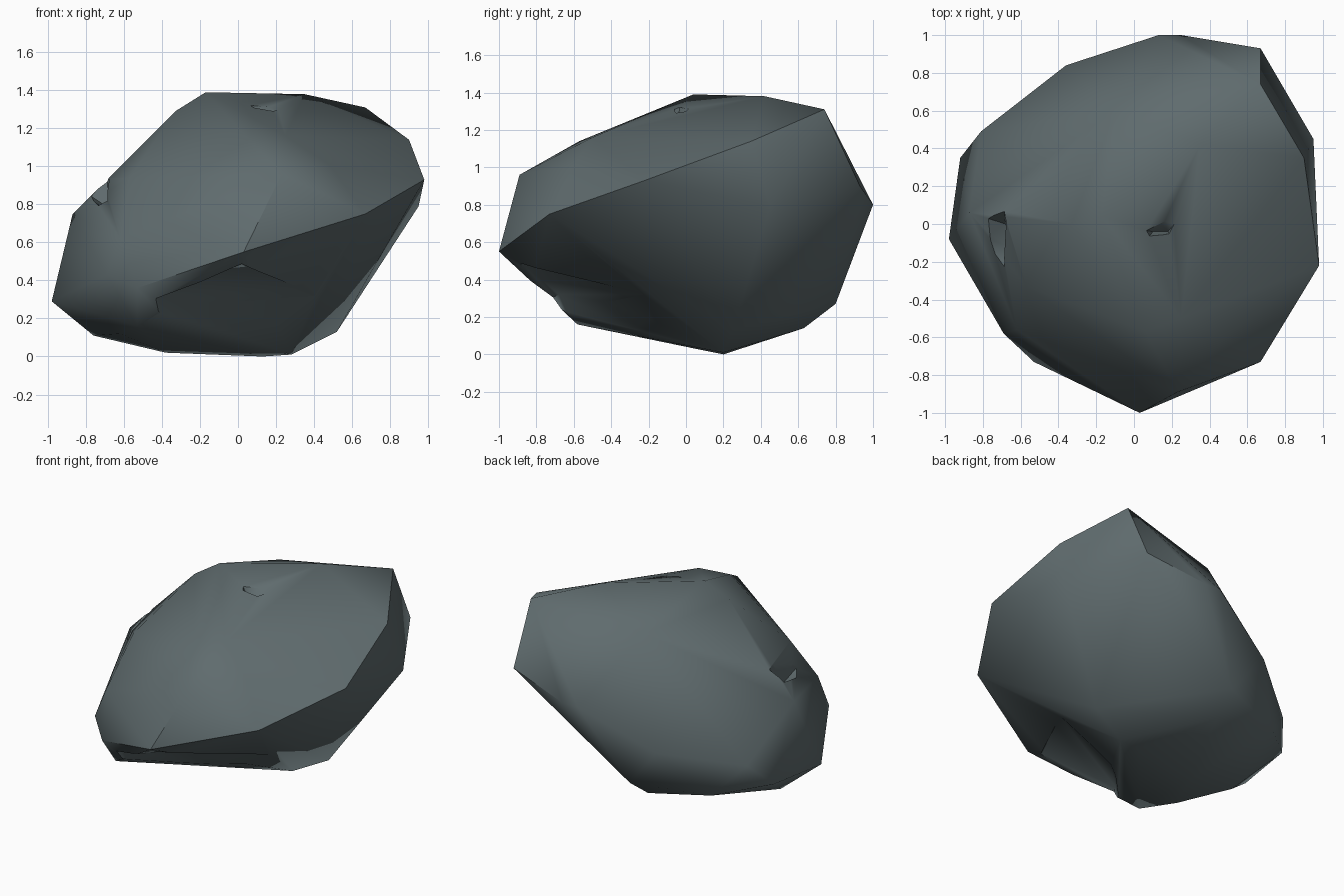
import bpy, bmesh, math

if "Cube" in bpy.data.objects:
    bpy.data.objects.remove(bpy.data.objects["Cube"])


def hull(name, points):
    """Object made from the convex hull of a few corner points."""
    bm = bmesh.new()
    for p in points:
        bm.verts.new(p)
    bmesh.ops.convex_hull(bm, input=bm.verts[:])
    loose = [v for v in bm.verts if not v.link_faces]
    bmesh.ops.delete(bm, geom=loose, context='VERTS')
    bmesh.ops.recalc_face_normals(bm, faces=bm.faces[:])
    me = bpy.data.meshes.new(name)
    bm.to_mesh(me)
    bm.free()
    ob = bpy.data.objects.new(name, me)
    bpy.context.collection.objects.link(ob)
    return ob


# Main boulder, defined by its prominent corners
rock = hull("boulder", [
    # top
    (-.17, .04, 1.39), (.35, .42, 1.38), (.67, .74, 1.31), (-.33, 0, 1.29),
    (-.10, .60, 1.22), (.06, -.57, 1.14), (.25, -.50, 1.16), (.90, .35, 1.14),
    # front
    (.23, -.89, .96), (.48, -.60, 1.01), (.03, -1.0, .55),
    (-.30, -.83, .44), (-.53, -.73, .36), (.67, -.73, .75), (.50, -.20, .38),
    # right and back
    (.98, -.22, .93), (.95, .45, .79), (.67, .93, .90), (.25, 1.0, .80),
    (.13, 1.0, .80), (-.36, .84, .55),
    # left
    (-.62, .61, .24), (-.81, .49, .45), (-.92, .35, .30), (-.98, -.08, .29),
    (-.87, .06, .75), (-.69, -.58, .43), (-.57, -.33, .94), (-.62, -.56, .62),
    # base
    (-.13, .80, .27), (-.15, .63, .14), (.52, .25, .13), (.40, .25, .09),
    (.28, .20, .01), (.13, .20, 0), (-.38, .10, .02), (-.07, -.07, .06),
    (-.76, .05, .11), (-.62, -.32, .12), (-.53, -.58, .16),
])

# Chipped hollows: top, left shoulder, and the undercut below the front lip
chips = [
    hull("top_chip", [(-.04, -.02, 1.6), (.38, .20, 1.6), (.02, -.15, 1.6),
                      (.22, -.12, 1.6), (.10, -.04, 1.23), (.18, -.04, 1.24)]),
    hull("shoulder_chip", [(-1.0, .1, 1.0), (-.7, .2, 1.2), (-.75, -.5, 1.0),
                           (-1.0, -.3, .95), (-.68, 0, .78), (-.66, -.12, .75)]),
    hull("undercut", [(-.47, -.80, .26), (.02, -1.0, .42), (.42, -.25, .20),
                      (-.40, -.60, .14), (.05, -.12, .04), (-.42, -.68, .32),
                      (.02, -.88, .49), (-.12, -.42, .28), (.42, -.22, .32)]),
]
bpy.context.view_layer.objects.active = rock
rock.select_set(True)
for chip in chips:
    chip.hide_render = True
    mod = rock.modifiers.new(chip.name, 'BOOLEAN')
    mod.operation = 'DIFFERENCE'
    mod.solver = 'EXACT'
    mod.object = chip
    bpy.ops.object.modifier_apply(modifier=mod.name)
    bpy.data.objects.remove(chip)

# Stone colour
stone = bpy.data.materials.new("dark slate stone")
stone.diffuse_color = (.115, .148, .155, 1)
stone.use_nodes = True
stone.node_tree.nodes["Principled BSDF"].inputs["Base Color"].default_value = stone.diffuse_color
rock.data.materials.clear()
rock.data.materials.append(stone)

# Soft facets, with only the harder ridges kept sharp
bpy.ops.object.shade_smooth_by_angle(angle=math.radians(50))
